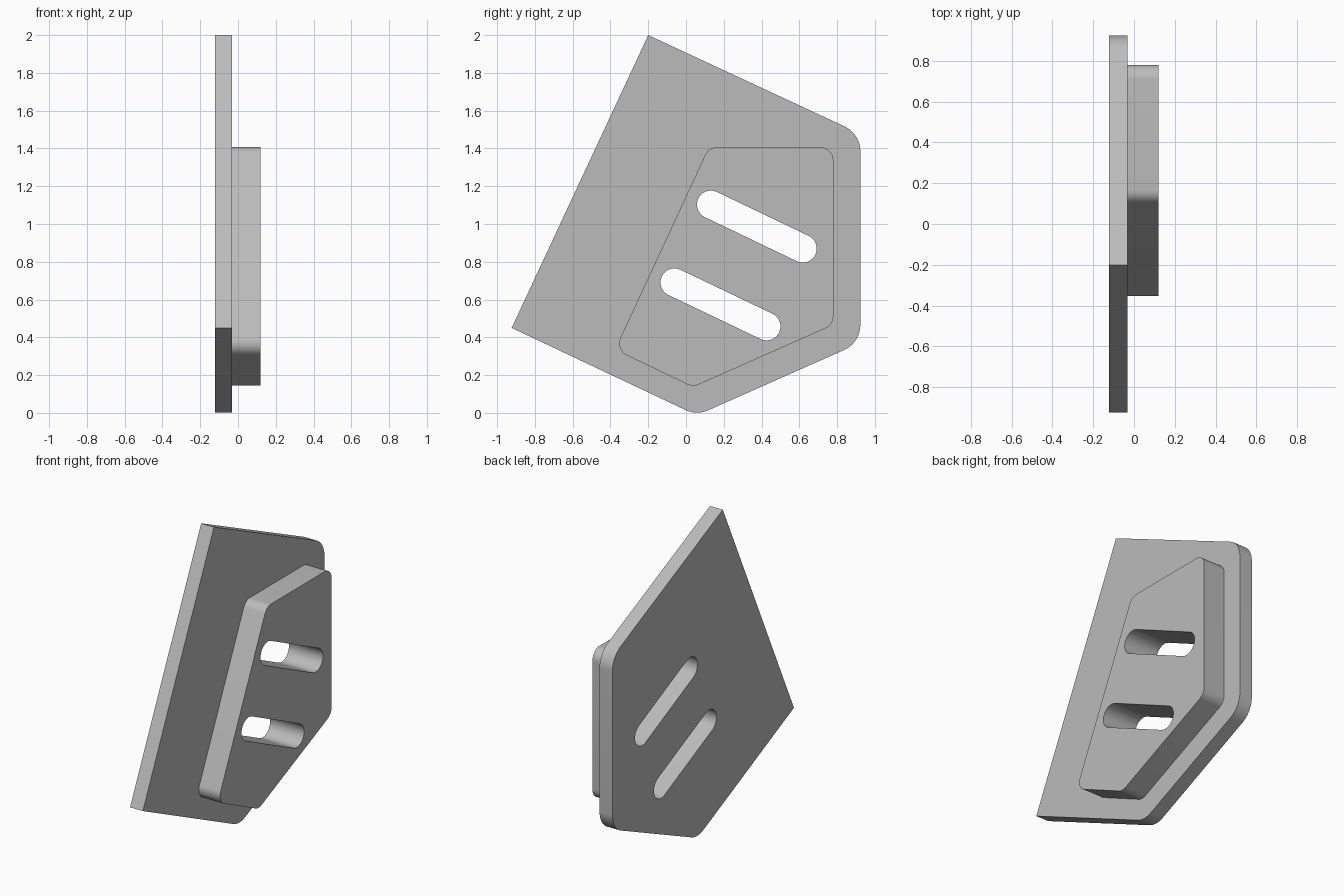
import bpy, bmesh, math
from mathutils import Vector, Matrix

if "Cube" in bpy.data.objects:
    bpy.data.objects.remove(bpy.data.objects["Cube"], do_unlink=True)

metal = bpy.data.materials.new("light_grey")
metal.use_nodes = True
grey = (0.5, 0.5, 0.5, 1)
metal.diffuse_color = grey
metal.node_tree.nodes["Principled BSDF"].inputs["Base Color"].default_value = grey


def rounded(corners, steps=12):
    """Outline from (y, z, fillet radius) corners."""
    points = []
    for i, (y, z, r) in enumerate(corners):
        p = Vector((y, z))
        if r == 0:
            points.append(p)
            continue
        a = (Vector(corners[i - 1][:2]) - p).normalized()
        b = (Vector(corners[(i + 1) % len(corners)][:2]) - p).normalized()
        half = a.angle(b) / 2
        centre = p + (a + b).normalized() * r / math.sin(half)
        start = p + a * r / math.tan(half) - centre
        end = p + b * r / math.tan(half) - centre
        sweep = start.angle_signed(end)
        for k in range(steps + 1):
            points.append(centre + Matrix.Rotation(-sweep * k / steps, 2) @ start)
    return points


def slot(start, end, r, steps=24):
    """Stadium outline between two end centres."""
    a, b = Vector(start), Vector(end)
    d = b - a
    base = math.atan2(d.y, d.x)
    points = []
    for centre, offset in ((b, -math.pi / 2), (a, math.pi / 2)):
        for k in range(steps + 1):
            t = base + offset + math.pi * k / steps
            points.append(centre + r * Vector((math.cos(t), math.sin(t))))
    return points


def slab(name, outlines, x0, x1):
    """Filled outline with holes, extruded along x."""
    curve = bpy.data.curves.new(name, "CURVE")
    curve.dimensions = "2D"
    curve.fill_mode = "BOTH"
    curve.extrude = (x1 - x0) / 2
    for outline in outlines:
        spline = curve.splines.new("POLY")
        spline.points.add(len(outline) - 1)
        for point, co in zip(spline.points, outline):
            point.co = (co.x, co.y, 0, 1)
        spline.use_cyclic_u = True
    source = bpy.data.objects.new(name + "_outline", curve)
    bpy.context.scene.collection.objects.link(source)
    bpy.context.view_layer.update()
    mesh = bpy.data.meshes.new_from_object(
        source.evaluated_get(bpy.context.evaluated_depsgraph_get()))
    bpy.data.objects.remove(source, do_unlink=True)

    # Outline plane becomes the y-z plane
    mesh.transform(Matrix.Translation(((x0 + x1) / 2, 0, 0))
                   @ Matrix(((0, 0, 1, 0), (1, 0, 0, 0), (0, 1, 0, 0), (0, 0, 0, 1))))
    bm = bmesh.new()
    bm.from_mesh(mesh)
    bmesh.ops.remove_doubles(bm, verts=bm.verts, dist=0.0005)
    bmesh.ops.recalc_face_normals(bm, faces=bm.faces)
    bmesh.ops.dissolve_limit(bm, angle_limit=0.01, verts=bm.verts, edges=bm.edges)
    bm.to_mesh(mesh)
    bm.free()
    mesh.materials.clear()
    mesh.materials.append(metal)
    obj = bpy.data.objects.new(name, mesh)
    bpy.context.scene.collection.objects.link(obj)
    bpy.ops.object.select_all(action="DESELECT")
    obj.select_set(True)
    bpy.context.view_layer.objects.active = obj
    bpy.ops.object.shade_smooth_by_angle(angle=math.radians(30))
    return obj


# Two slanted slots shared by both layers
slots = [slot((0.132, 1.103), (0.618, 0.87), 0.074),
         slot((-0.061, 0.691), (0.426, 0.458), 0.074)]

# Thin backing plate with two sharp and three rounded corners
plate = rounded([(-0.2, 2, 0), (-0.923, 0.45, 0), (0.057, -0.013, 0.145),
                 (0.923, 0.371, 0.145), (0.923, 1.478, 0.145)])
slab("backing_plate", [plate] + slots, -0.122, -0.031)

# Thicker raised pad
pad = rounded([(0.121, 1.407, 0.07), (-0.376, 0.335, 0.07), (0.037, 0.137, 0.07),
               (0.78, 0.466, 0.07), (0.78, 1.407, 0.07)])
slab("raised_pad", [pad] + slots, -0.031, 0.12)
